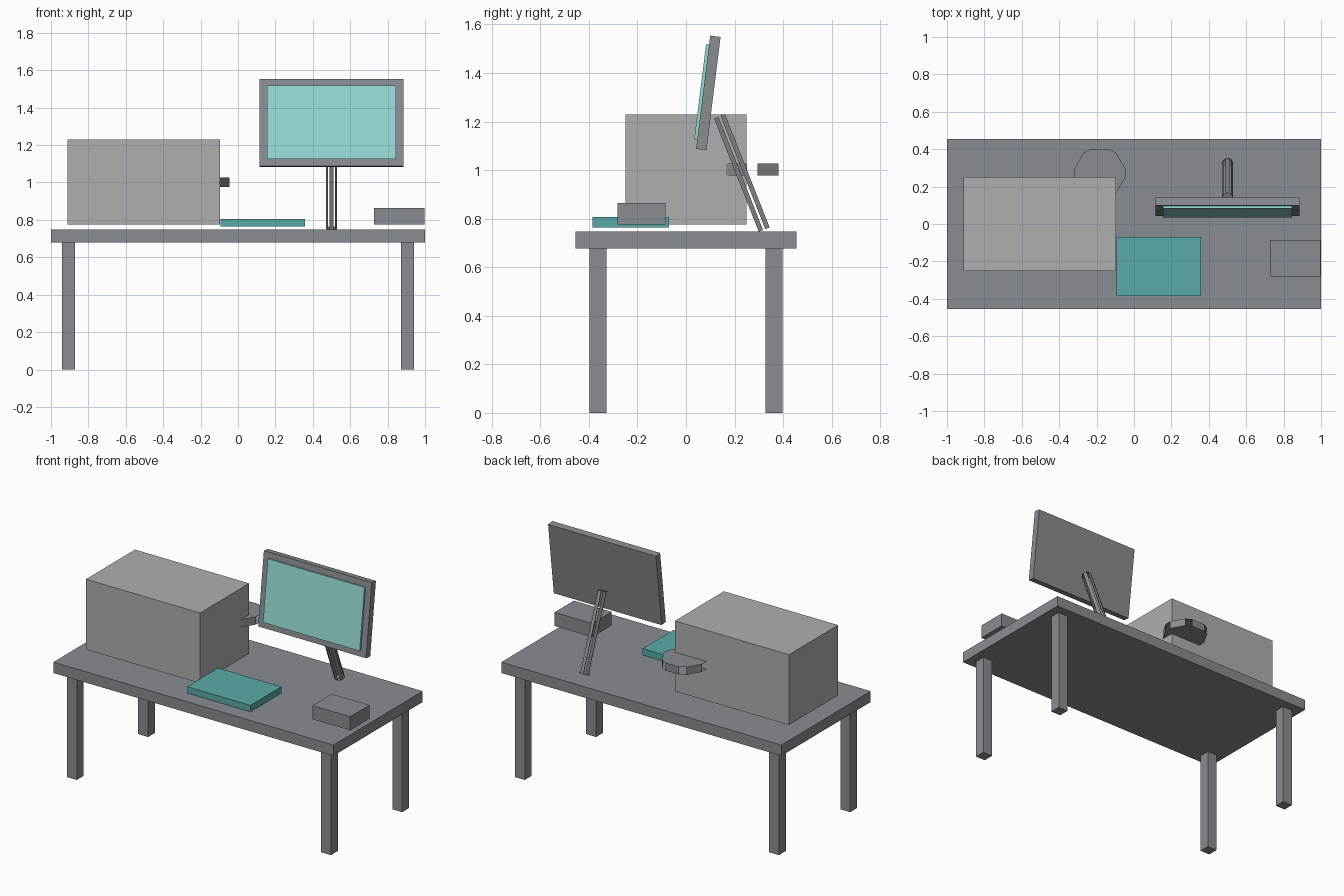
import bpy, bmesh
from math import radians, sin, cos
from mathutils import Vector, Matrix

cube = bpy.data.objects.get("Cube")
if cube:
    bpy.data.objects.remove(cube, do_unlink=True)


def material(name, rgb):
    m = bpy.data.materials.new(name)
    m.use_nodes = True
    colour = (*rgb, 1)
    m.diffuse_color = colour
    m.node_tree.nodes["Principled BSDF"].inputs["Base Color"].default_value = colour
    return m


slate = material("slate grey", (0.25, 0.265, 0.285))
light_grey = material("light grey", (0.43, 0.43, 0.435))
teal = material("teal", (0.10, 0.41, 0.39))
pale_teal = material("pale teal", (0.30, 0.71, 0.66))


def add_object(name, bm, mat, matrix):
    bm.transform(matrix)
    mesh = bpy.data.meshes.new(name)
    bm.to_mesh(mesh)
    bm.free()
    mesh.materials.append(mat)
    ob = bpy.data.objects.new(name, mesh)
    bpy.context.collection.objects.link(ob)
    return ob


def box(name, mat, centre, size, tilt=0):
    bm = bmesh.new()
    bmesh.ops.create_cube(bm, size=1, matrix=Matrix.Diagonal((*size, 1)))
    return add_object(name, bm, mat,
                      Matrix.Translation(centre) @ Matrix.Rotation(tilt, 4, 'X'))


def slotted_cylinder(name, mat, centre, radius, height, tilt=0):
    """Six side panels between two caps, with open slots between the panels."""
    bm = bmesh.new()
    angles = [radians(60 * i + 30 + side) for i in range(6) for side in (-21, 21)]
    rings = [[bm.verts.new((radius * cos(a), radius * sin(a), z)) for a in angles]
             for z in (-height / 2, height / 2)]
    low, high = rings
    bm.faces.new(high)
    bm.faces.new(low[::-1])
    for i in range(0, len(angles), 2):
        bm.faces.new((low[i], low[i + 1], high[i + 1], high[i]))
    return add_object(name, bm, mat,
                      Matrix.Translation(centre) @ Matrix.Rotation(tilt, 4, 'X'))


# Desk
box("desk_top", slate, (0, 0, 0.713), (2, 0.91, 0.07))
for x, side in ((-0.907, "right"), (0.907, "left")):
    for y, end in ((-0.363, "front"), (0.363, "back")):
        box(f"{end}_{side}_leg", slate, (x, y, 0.34), (0.07, 0.07, 0.68))

# Things resting on the desk
box("computer_case", light_grey, (-0.503, 0, 1.002), (0.815, 0.5, 0.454))
box("notebook", teal, (0.133, -0.228, 0.785), (0.452, 0.316, 0.042))
box("small_box", slate, (0.863, -0.183, 0.82), (0.27, 0.197, 0.088))

# Monitor leaning back, with a raised screen panel
lean = radians(-7.1)
centre = Vector((0.5, 0.092, 1.318))
forward = Matrix.Rotation(lean, 3, 'X') @ Vector((0, -1, 0))
box("monitor_body", slate, centre, (0.77, 0.043, 0.47), lean)
box("monitor_screen", pale_teal, centre + forward * 0.026, (0.69, 0.016, 0.395), lean)

# Slanted support and the disc behind the case
bottom, top = Vector((0.5, 0.322, 0.755)), Vector((0.5, 0.138, 1.222))
axis = top - bottom
slotted_cylinder("monitor_support", slate, (bottom + top) / 2, 0.031, axis.length,
                 Vector((0, 0, 1)).angle(axis))
slotted_cylinder("round_disc", slate, (-0.183, 0.272, 1.002), 0.139, 0.05)
